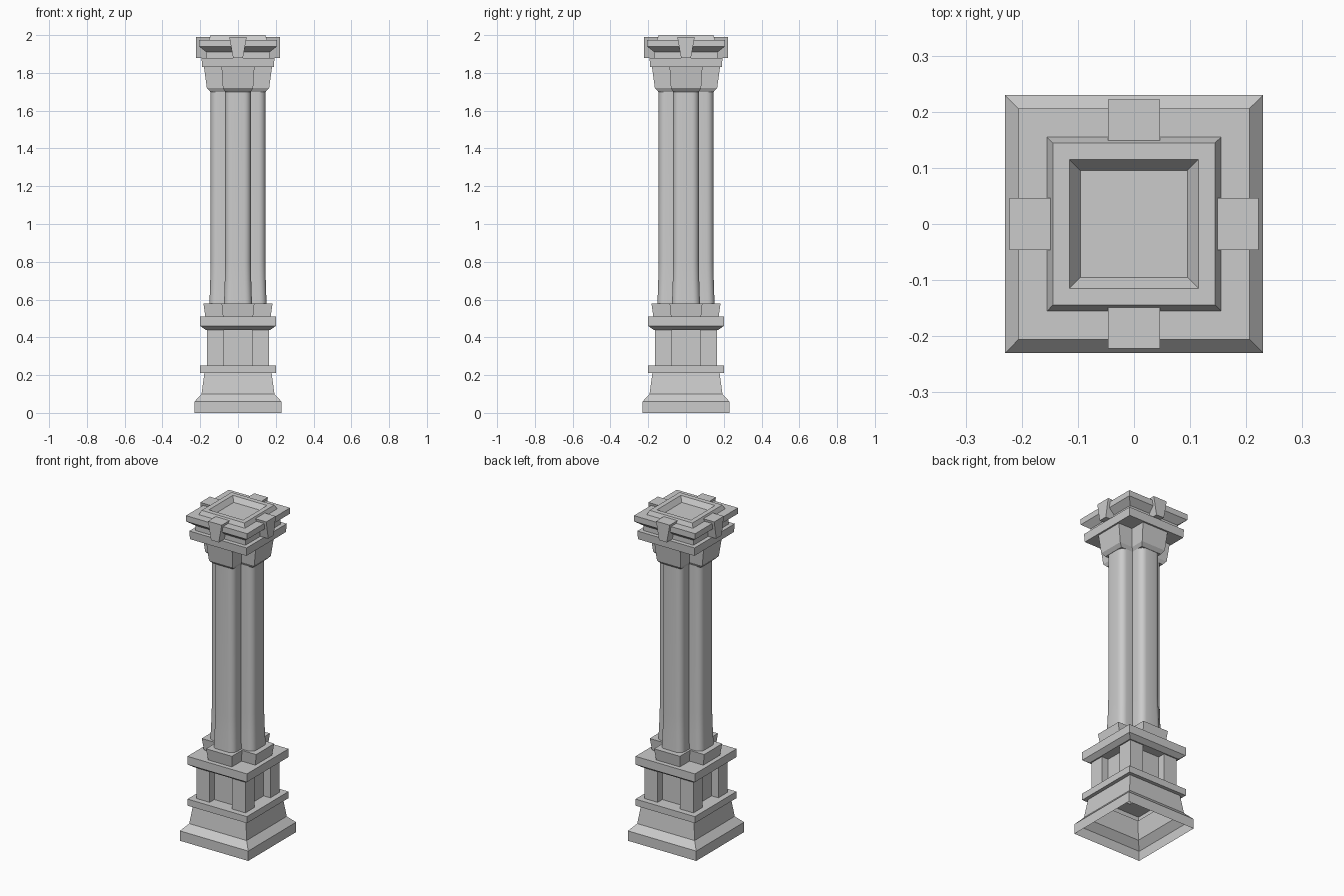
import bpy, bmesh
from math import pi, sin, cos, radians

if "Cube" in bpy.data.objects:
    bpy.data.objects.remove(bpy.data.objects["Cube"])


def square(h):
    return [(-h, -h), (h, -h), (h, h), (-h, h)]


def plus(w, o):
    # cross outline: arm half width w, arm reach o
    arm = [(-w, -o), (w, -o), (w, -w)]
    pts = []
    for k in range(4):
        c, s = round(cos(k * pi / 2)), round(sin(k * pi / 2))
        pts += [(c * x - s * y, s * x + c * y) for x, y in arm]
    return pts


def rounded_square(h, r, cx, cy, segs=5):
    pts = []
    for k, (sx, sy) in enumerate([(1, 1), (-1, 1), (-1, -1), (1, -1)]):
        for i in range(segs + 1):
            a = k * pi / 2 + i / segs * pi / 2
            pts.append((cx + sx * (h - r) + r * cos(a), cy + sy * (h - r) + r * sin(a)))
    return pts


def loft(name, rings, cap_bottom=True, cap_top=True, smooth=False):
    # rings: list of (outline points, z)
    bm = bmesh.new()
    rows = [[bm.verts.new((x, y, z)) for x, y in pts] for pts, z in rings]
    for a, b in zip(rows, rows[1:]):
        n = len(a)
        for i in range(n):
            j = (i + 1) % n
            bm.faces.new((a[i], a[j], b[j], b[i]))
    if cap_bottom:
        bm.faces.new(rows[0][::-1])
    if cap_top:
        bm.faces.new(rows[-1])
    me = bpy.data.meshes.new(name)
    bm.to_mesh(me)
    bm.free()
    ob = bpy.data.objects.new(name, me)
    bpy.context.collection.objects.link(ob)
    if smooth:
        bpy.ops.object.select_all(action='DESELECT')
        ob.select_set(True)
        bpy.context.view_layer.objects.active = ob
        bpy.ops.object.shade_smooth_by_angle(angle=radians(40))
    return ob


# Stepped pedestal, hollow and open underneath
pedestal = [(.23, 0), (.23, .06), (.193, .10), (.178, .21), (.20, .21), (.20, .25),
            (.12, .25), (.12, .44), (.172, .44), (.20, .46), (.20, .51)]
loft("pedestal", [(square(h), z) for h, z in pedestal], cap_bottom=False)

# Corner posts of the pedestal
for i, (sx, sy) in enumerate(square(1)):
    pts = [(x + sx * .12, y + sy * .12) for x, y in square(.045)]
    loft(f"corner_post_{i + 1}", [(pts, .25), (pts, .44)])

# Cross-shaped footing under the shafts
loft("shaft_footing", [(plus(.08, .173), .51), (plus(.087, .183), .58)])

# Four clustered shafts with a slight flare at the foot
for i, (dx, dy) in enumerate([(0, -1), (1, 0), (0, 1), (-1, 0)]):
    rings = [(rounded_square(h, .036, dx * .077, dy * .077), z)
             for h, z in [(.074, .58), (.070, .70), (.068, .80), (.068, 1.71)]]
    loft(f"shaft_{i + 1}", rings, smooth=True)

# Cross-shaped capital
loft("capital", [(plus(.068, .147), 1.70), (plus(.08, .165), 1.72), (plus(.087, .18), 1.83)])

# Cornice with raised rim and sunken top panel
cornice = [(.19, 1.83), (.193, 1.88), (.168, 1.88), (.168, 1.91), (.206, 1.94), (.206, 1.975),
           (.155, 1.975), (.144, 2.0), (.115, 2.0), (.095, 1.97)]
loft("cornice", [(square(h), z) for h, z in cornice])

# Tapered keystones on each side
for i in range(4):
    ob = loft(f"keystone_{i + 1}",
              [([(-w, -.222), (w, -.222), (w, -.148), (-w, -.148)], z)
               for w, z in [(.026, 1.88), (.046, 1.99)]])
    ob.rotation_euler.z = i * pi / 2
